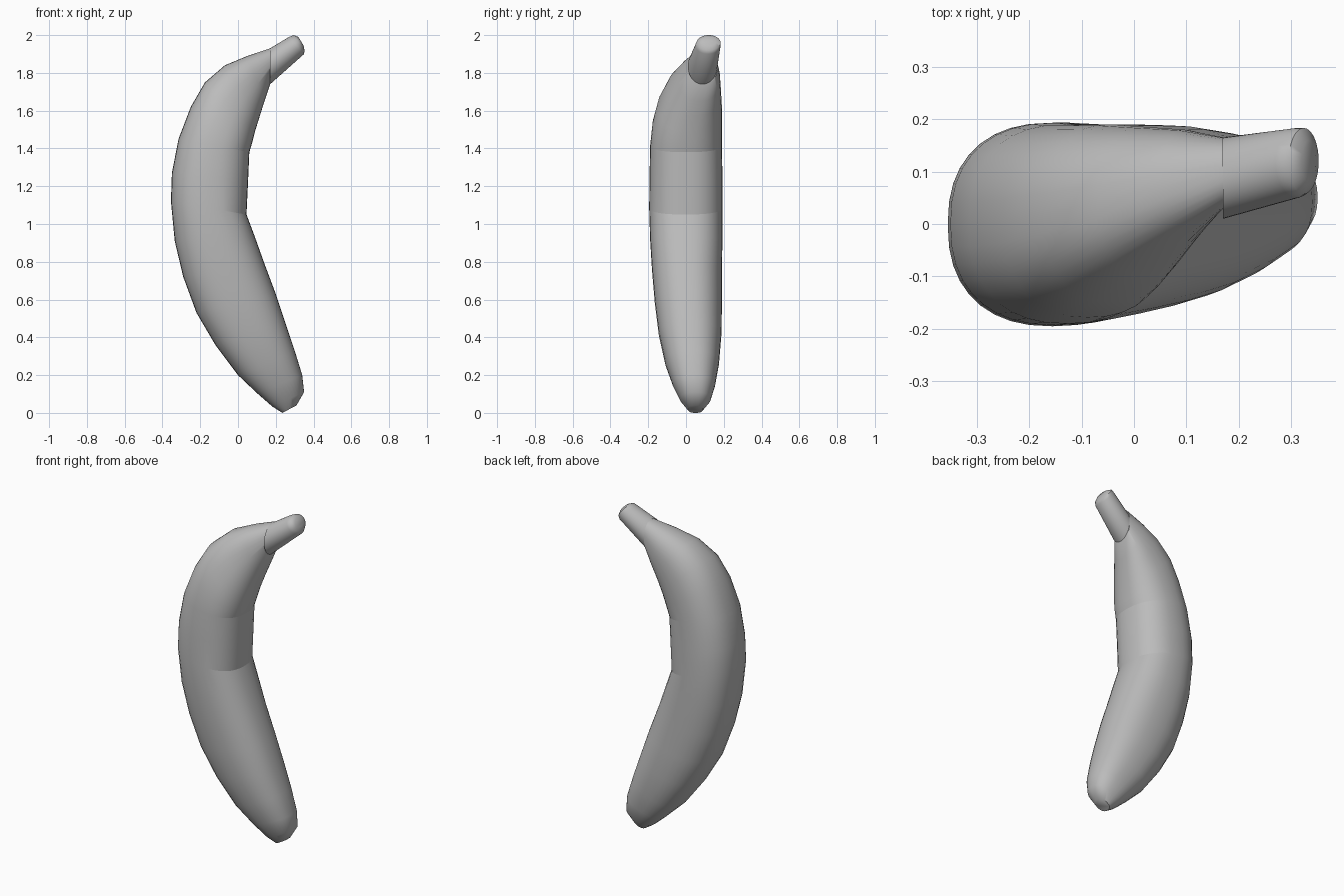
import bpy, bmesh
from math import cos, sin, tau, copysign
from mathutils import Vector

old = bpy.data.objects.get("Cube")
if old:
    bpy.data.objects.remove(old)

grey = bpy.data.materials.new("plain grey")
grey.use_nodes = True
colour = (0.5, 0.5, 0.5, 1)
grey.diffuse_color = colour
grey.node_tree.nodes["Principled BSDF"].inputs["Base Color"].default_value = colour

SIDES = 36


def rounded(v, power):
    return copysign(abs(v) ** power, v)


def loft(name, sections, power, kinks=()):
    """Skin rounded rings, each given by its outer and inner point and y range."""
    bm = bmesh.new()
    rings = []
    for ox, oz, ix, iz, y0, y1 in sections:
        outer, inner = Vector((ox, 0, oz)), Vector((ix, 0, iz))
        mid, half = (outer + inner) / 2, (inner - outer) / 2
        ring = []
        for i in range(SIDES):
            a = tau * i / SIDES
            p = mid + half * rounded(cos(a), power)
            p.y = (y0 + y1) / 2 + (y1 - y0) / 2 * rounded(sin(a), power)
            ring.append(bm.verts.new(p))
        rings.append(ring)
    for r, s in zip(rings, rings[1:]):
        for i in range(SIDES):
            j = (i + 1) % SIDES
            bm.faces.new((r[i], r[j], s[j], s[i]))
    bm.faces.new(rings[0])
    bm.faces.new(rings[-1])
    bmesh.ops.recalc_face_normals(bm, faces=bm.faces)
    mesh = bpy.data.meshes.new(name)
    # Creases across the inner side of the bend
    crease = {(k, i) for k in kinks for i in range(SIDES) if cos(tau * i / SIDES) > 0.3}
    bm.verts.index_update()
    sharp = {frozenset((k * SIDES + i, k * SIDES + (i + 1) % SIDES)) for k, i in crease}
    bm.to_mesh(mesh)
    bm.free()
    mesh.materials.append(grey)
    obj = bpy.data.objects.new(name, mesh)
    bpy.context.collection.objects.link(obj)
    bpy.ops.object.select_all(action='DESELECT')
    obj.select_set(True)
    bpy.context.view_layer.objects.active = obj
    bpy.ops.object.shade_smooth_by_angle(angle=0.8)
    for e in mesh.edges:
        if frozenset(e.vertices) in sharp:
            e.use_edge_sharp = True
    return obj


# Curved fruit body, from the neck down to the blunt tip
loft("fruit_body", [
    (0.17, 1.93, 0.17, 1.74, 0.03, 0.165),
    (0.05, 1.89, 0.14, 1.65, -0.04, 0.18),
    (-0.07, 1.84, 0.115, 1.57, -0.10, 0.185),
    (-0.175, 1.75, 0.09, 1.49, -0.15, 0.19),
    (-0.25, 1.62, 0.075, 1.43, -0.178, 0.19),
    (-0.315, 1.45, 0.06, 1.38, -0.19, 0.19),
    (-0.35, 1.27, 0.053, 1.22, -0.193, 0.193),
    (-0.355, 1.12, 0.045, 1.05, -0.195, 0.193),
    (-0.335, 0.91, 0.09, 0.93, -0.19, 0.193),
    (-0.29, 0.72, 0.14, 0.79, -0.18, 0.19),
    (-0.22, 0.53, 0.20, 0.63, -0.165, 0.19),
    (-0.12, 0.36, 0.25, 0.48, -0.145, 0.188),
    (0.00, 0.20, 0.30, 0.33, -0.11, 0.175),
    (0.10, 0.105, 0.34, 0.2, -0.07, 0.155),
    (0.18, 0.035, 0.35, 0.11, -0.03, 0.13),
    (0.235, 0.0, 0.31, 0.04, 0.01, 0.09),
], 0.85, kinks=(5, 7))

# Short stem with a softened end
loft("stem", [
    (0.17, 1.93, 0.17, 1.74, 0.01, 0.165),
    (0.27, 1.99, 0.35, 1.90, 0.05, 0.183),
    (0.295, 2.0, 0.352, 1.92, 0.057, 0.183),
    (0.32, 1.99, 0.347, 1.945, 0.08, 0.16),
], 1.0)
